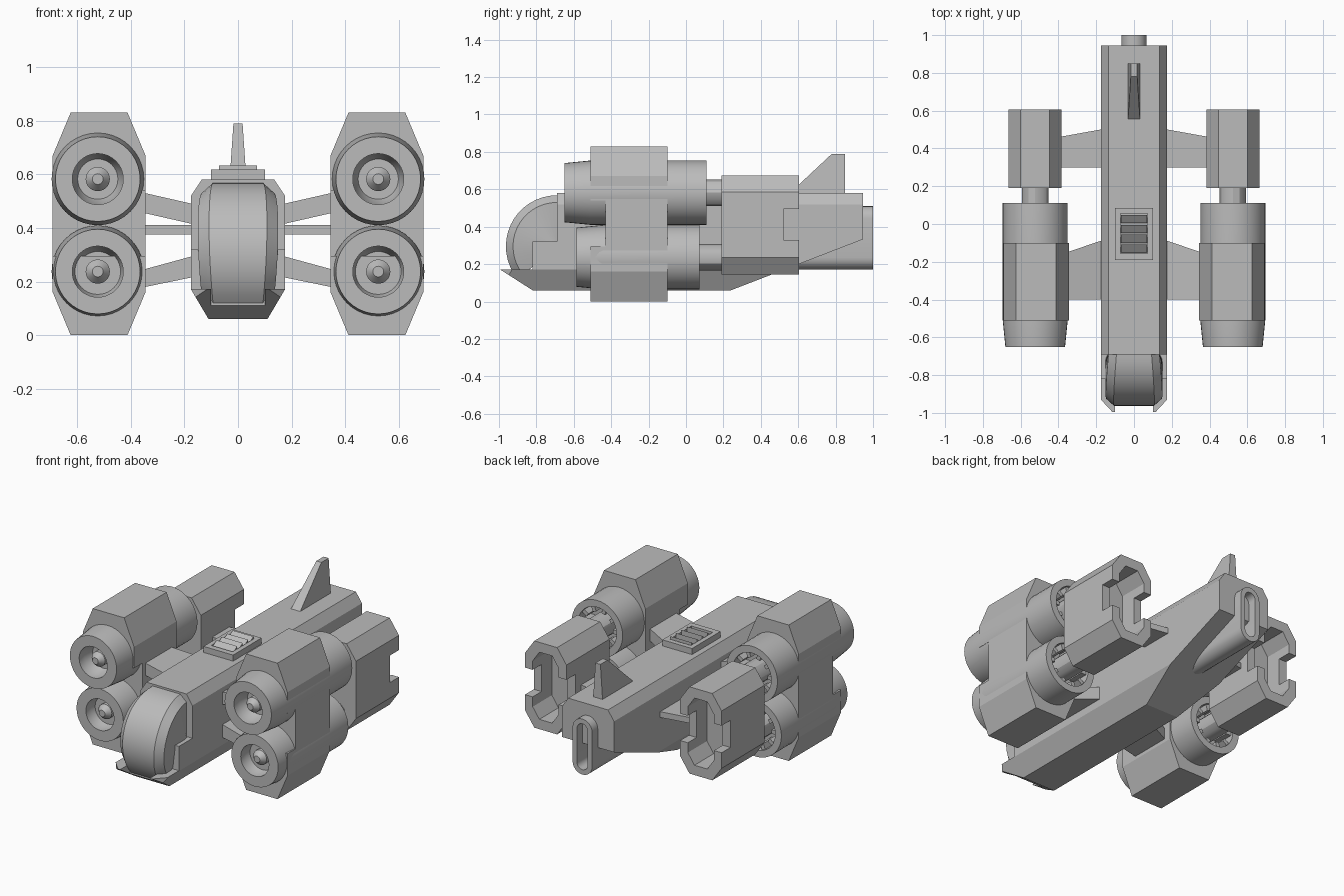
import bpy, bmesh, math
from mathutils import Vector

cube = bpy.data.objects.get("Cube")
if cube:
    bpy.data.objects.remove(cube, do_unlink=True)

grey = bpy.data.materials.new("hull_grey")
grey.use_nodes = True
grey.diffuse_color = (0.5, 0.5, 0.5, 1)
grey.node_tree.nodes["Principled BSDF"].inputs["Base Color"].default_value = (0.5, 0.5, 0.5, 1)


def finish(name, bm):
    bmesh.ops.recalc_face_normals(bm, faces=bm.faces)
    mesh = bpy.data.meshes.new(name)
    bm.to_mesh(mesh)
    bm.free()
    mesh.materials.append(grey)
    obj = bpy.data.objects.new(name, mesh)
    bpy.context.collection.objects.link(obj)
    return obj


def prism(name, outline, axis, a, b, trims=()):
    """Extrude an outline along x or y, then trim it with planes (point, normal)."""
    bm = bmesh.new()
    place = (lambda u, v, t: (t, u, v)) if axis == "x" else (lambda u, v, t: (u, t, v))
    ends = [[bm.verts.new(place(u, v, t)) for u, v in outline] for t in (a, b)]
    n = len(outline)
    for ring in ends:
        bm.faces.new(ring)
    for i in range(n):
        j = (i + 1) % n
        bm.faces.new((ends[0][i], ends[0][j], ends[1][j], ends[1][i]))
    for point, normal in trims:
        bmesh.ops.bisect_plane(bm, geom=bm.verts[:] + bm.edges[:] + bm.faces[:],
                               plane_co=point, plane_no=normal, clear_outer=True)
        bmesh.ops.holes_fill(bm, edges=[e for e in bm.edges if e.is_boundary])
    return finish(name, bm)


def box(name, x, y, z):
    return prism(name, [(x[0], z[0]), (x[1], z[0]), (x[1], z[1]), (x[0], z[1])], "y", *y)


def solid(name, points):
    bm = bmesh.new()
    for p in points:
        bm.verts.new(p)
    bmesh.ops.convex_hull(bm, input=bm.verts)
    bmesh.ops.dissolve_limit(bm, angle_limit=0.01, verts=bm.verts, edges=bm.edges)
    return finish(name, bm)


def activate(obj):
    bpy.ops.object.select_all(action="DESELECT")
    obj.select_set(True)
    bpy.context.view_layer.objects.active = obj


def cut(obj, cutter):
    mod = obj.modifiers.new("cut", "BOOLEAN")
    mod.operation, mod.solver, mod.object = "DIFFERENCE", "EXACT", cutter
    activate(obj)
    bpy.ops.object.modifier_apply(modifier="cut")
    bpy.data.objects.remove(cutter, do_unlink=True)


def smooth(obj):
    activate(obj)
    bpy.ops.object.shade_smooth_by_angle(angle=math.radians(30))


def mirror(obj):
    obj.modifiers.new("mirror", "MIRROR")


def octagon(cx, cz, w, h, cw, ch):
    """Chamfered rectangle from half sizes and chamfer sizes."""
    quarter = [(w, h - ch), (w - cw, h)]
    pts = quarter + [(-x, z) for x, z in quarter[::-1]]
    pts += [(-x, -z) for x, z in quarter] + [(x, -z) for x, z in quarter[::-1]]
    return [(cx + x, cz + z) for x, z in pts]


def lathe(name, profile, cx, cz, steps):
    """Closed solid of revolution about a y axis; profile holds (radius, y)."""
    bm = bmesh.new()
    verts = [bm.verts.new((cx + r, y, cz)) for r, y in profile]
    edges = [bm.edges.new(pair) for pair in zip(verts, verts[1:])]
    bmesh.ops.spin(bm, geom=verts + edges, cent=(cx, 0, cz), axis=(0, 1, 0),
                   angle=math.tau, steps=steps)
    bmesh.ops.remove_doubles(bm, verts=bm.verts, dist=0.0002)
    obj = finish(name, bm)
    smooth(obj)
    return obj


# Fuselage: chamfered section, rising tail underside, swept nose prongs
section = [(-0.11, 0.06), (0.11, 0.06), (0.175, 0.17), (0.175, 0.52),
           (0.135, 0.58), (-0.135, 0.58), (-0.175, 0.52), (-0.175, 0.17)]
trims = [((0, 0.24, 0.06), (0, 0.27, -0.7)), ((0, -0.82, 0.06), (0, -0.115, -0.18))]
trims += [((s * 0.175, -0.93, 0), (s * 0.07, -0.065, 0)) for s in (1, -1)]
fuselage = prism("fuselage", section, "y", -1, 0.945, trims)
cut(fuselage, box("cutter", (-1, 1), (-2, -0.82), (0.172, 1)))
cut(fuselage, box("cutter", (-1, 1), (-2, -0.69), (0.32, 1)))
cut(fuselage, box("cutter", (-0.1, 0.1), (-2, -0.9), (0, 1)))

# Canopy: curved band with bevelled sides, swept around a side axis
bm = bmesh.new()
rings = []
for i in range(17):
    a = math.radians(90 + 130 * i / 16)
    swell = 0.015 * math.sin(math.pi * i / 16)
    shape = [(0.135, 0), (0.135, 0.235), (0.093, 0.273)]
    shape += [(-x, r) for x, r in shape[::-1]]
    rings.append([bm.verts.new((x + math.copysign(swell, x),
                                -0.69 + r * math.cos(a), 0.295 + r * math.sin(a)))
                  for x, r in shape])
for p, q in zip(rings, rings[1:]):
    for k in range(6):
        m = (k + 1) % 6
        bm.faces.new((p[k], p[m], q[m], q[k]))
bm.faces.new(rings[0])
bm.faces.new(rings[-1])
bmesh.ops.remove_doubles(bm, verts=bm.verts, dist=0.0001)
smooth(finish("canopy", bm))

# Roof vent with louvres
vent = box("vent_frame", (-0.1, 0.1), (-0.19, 0.085), (0.57, 0.617))
cut(vent, box("cutter", (-0.072, 0.072), (-0.155, 0.055), (0.59, 0.7)))
for i in range(4):
    y = -0.152 + 0.052 * i
    prism("vent_louvre", [(y, 0.59), (y + 0.044, 0.59), (y + 0.044, 0.632), (y, 0.6)],
          "x", -0.07, 0.07)

# Tail fin
fin = [(s * 0.032, y, 0.57) for s in (1, -1) for y in (0.545, 0.85)]
fin += [(s * 0.017, y, 0.79) for s in (1, -1) for y in (0.78, 0.85)]
solid("tail_fin", fin)


# Tail exhaust: hollow slot with round ends
def stadium(r, low, high):
    arc = [math.pi * i / 12 for i in range(13)]
    return ([(r * math.cos(a), high - r + r * math.sin(a)) for a in arc] +
            [(-r * math.cos(a), low + r - r * math.sin(a)) for a in arc])


exhaust = prism("tail_exhaust", stadium(0.066, 0.17, 0.51), "y", 0.5, 1)
cut(exhaust, prism("cutter", stadium(0.036, 0.2, 0.48), "y", 0.85, 1.1))
smooth(exhaust)

# Engine housings with a notch at the front
housing = prism("engine_housing", octagon(0.518, 0.415, 0.173, 0.415, 0.067, 0.16),
                "y", -0.51, -0.1)
cut(housing, box("cutter", (0.2, 0.9), (-0.7, -0.43), (0.295, 0.54)))
mirror(housing)

# Engines: intake with spinner, ribbed open rear, shaft to the rear pod
for level, cz, front, rear in (("upper", 0.582, -0.65, 0.11), ("lower", 0.237, -0.585, 0.072)):
    cx = 0.523
    profile = [(0, front + 0.02), (0.02, front + 0.02), (0.045, front + 0.05),
               (0.045, front + 0.1), (0.075, front + 0.1), (0.095, front + 0.05),
               (0.095, front), (0.158, front), (0.172, front + 0.14), (0.172, rear),
               (0.13, rear), (0.13, rear - 0.12), (0, rear - 0.12)]
    mirror(lathe(level + "_engine", profile, cx, cz, 40))
    shaft = [(0, rear - 0.14), (0.07, rear - 0.14), (0.07, 0.22), (0, 0.22)]
    mirror(lathe(level + "_shaft", shaft, cx, cz, 12))
    for i in range(10):
        a = math.tau * i / 10
        out = Vector((math.cos(a), 0, math.sin(a)))
        side = Vector((-out.z, 0, out.x)) * 0.012
        mirror(solid(level + "_engine_rib",
                     [Vector((cx, y, cz)) + out * r + side * s
                      for y in (rear - 0.13, rear - 0.015)
                      for r in (0.095, 0.14) for s in (1, -1)]))

# Rear pods: hollow octagonal tubes notched on both sides
pod = prism("rear_pod", octagon(0.524, 0.41, 0.14, 0.265, 0.063, 0.09), "y", 0.19, 0.605)
cut(pod, prism("cutter", octagon(0.524, 0.41, 0.088, 0.205, 0.045, 0.065), "y", 0.42, 0.7))
cut(pod, box("cutter", (0.2, 0.9), (0.52, 0.7), (0.33, 0.495)))
mirror(pod)


# Pylons tapering from fuselage to pods
def pylon(name, x_out, y_front, y_in, y_out, z_in, z_out):
    points = [(0.15, y, z) for y in (y_front, y_in) for z in z_in]
    points += [(x_out, y, z) for y in (y_front, y_out) for z in z_out]
    mirror(solid(name, points))


pylon("upper_pylon", 0.37, -0.4, -0.08, -0.155, (0.41, 0.485), (0.46, 0.535))
pylon("lower_pylon", 0.37, -0.4, -0.08, -0.155, (0.22, 0.3), (0.175, 0.24))
pylon("rear_pylon", 0.4, 0.3, 0.505, 0.46, (0.375, 0.41), (0.375, 0.41))
